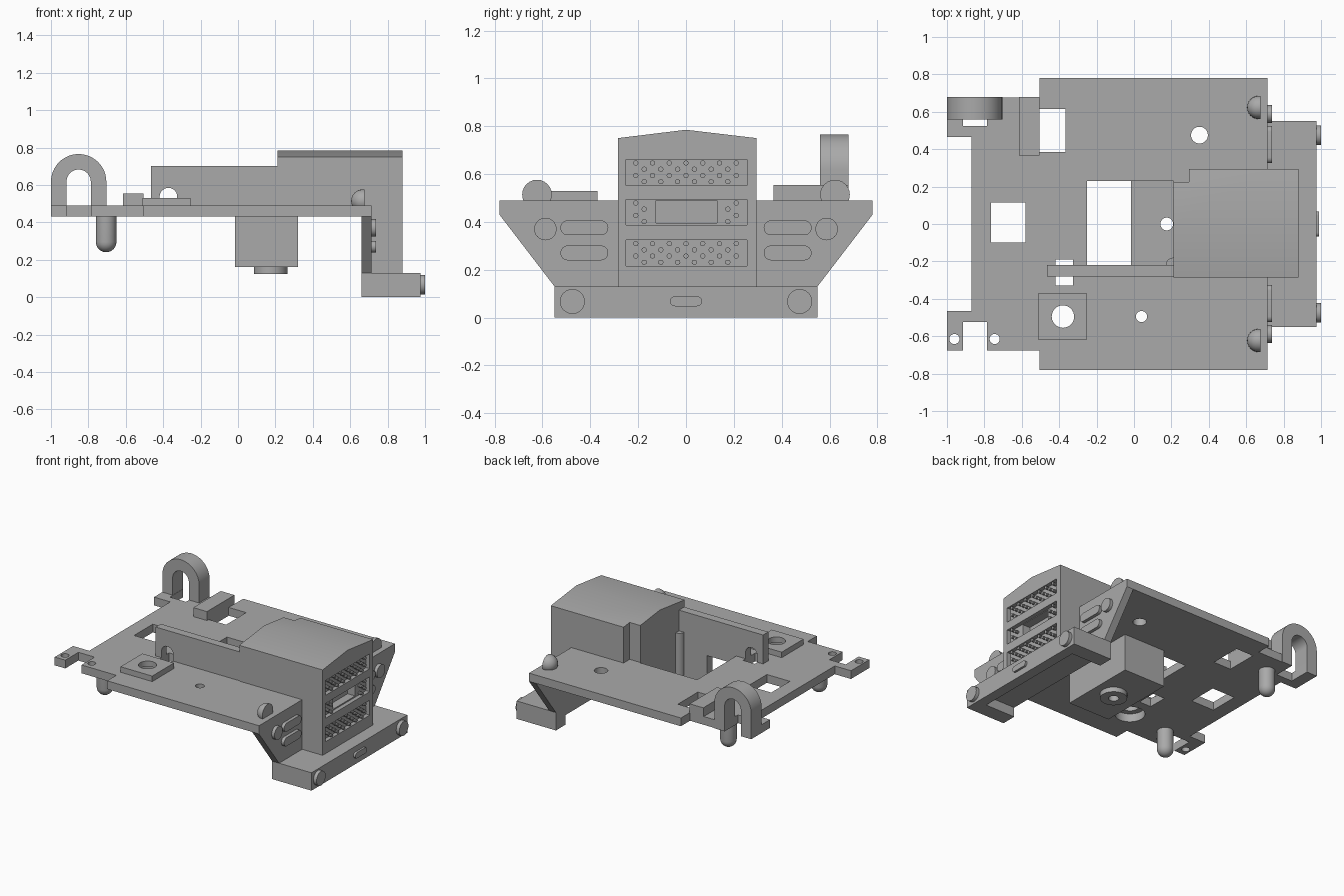
import bpy, bmesh, math
from mathutils import Matrix, Vector

cube = bpy.data.objects.get("Cube")
if cube:
    bpy.data.objects.remove(cube, do_unlink=True)

grey = bpy.data.materials.new("plain_grey")
grey.use_nodes = True
GREY = (0.4, 0.4, 0.4, 1)
grey.diffuse_color = GREY
grey.node_tree.nodes["Principled BSDF"].inputs["Base Color"].default_value = GREY
parts = []


def finish(name, bm):
    bmesh.ops.recalc_face_normals(bm, faces=bm.faces)
    me = bpy.data.meshes.new(name)
    bm.to_mesh(me)
    bm.free()
    me.materials.append(grey)
    ob = bpy.data.objects.new(name, me)
    bpy.context.collection.objects.link(ob)
    parts.append(ob)
    return ob


def prism(name, outline, axis, a, b):
    """Extrude a 2D outline along an axis from a to b."""
    place = {"x": lambda u, v: (a, u, v), "y": lambda u, v: (u, a, v),
             "z": lambda u, v: (u, v, a)}[axis]
    step = {"x": (b - a, 0, 0), "y": (0, b - a, 0), "z": (0, 0, b - a)}[axis]
    bm = bmesh.new()
    face = bm.faces.new([bm.verts.new(place(u, v)) for u, v in outline])
    out = bmesh.ops.extrude_face_region(bm, geom=[face], use_keep_orig=True)
    moved = [g for g in out["geom"] if isinstance(g, bmesh.types.BMVert)]
    bmesh.ops.translate(bm, verts=moved, vec=step)
    return finish(name, bm)


def rect(u0, u1, v0, v1):
    return [(u0, v0), (u1, v0), (u1, v1), (u0, v1)]


def box(name, x0, x1, y0, y1, z0, z1):
    return prism(name, rect(x0, x1, y0, y1), "z", z0, z1)


def arc(u, v, r, start, end, n=24):
    angles = [math.radians(start + (end - start) * i / n) for i in range(n + 1)]
    return [(u + r * math.cos(t), v + r * math.sin(t)) for t in angles]


def circle(u, v, r, n=32):
    return arc(u, v, r, 0, 360, n)[:-1]


def capsule(u, v, half, r):
    return arc(u + half - r, v, r, -90, 90, 12) + arc(u - half + r, v, r, 90, 270, 12)


def cut(target, cutter):
    mod = target.modifiers.new("cut", "BOOLEAN")
    mod.operation, mod.solver, mod.object = "DIFFERENCE", "EXACT", cutter
    bpy.context.view_layer.objects.active = target
    bpy.ops.object.modifier_apply(modifier=mod.name)
    parts.remove(cutter)
    bpy.data.objects.remove(cutter, do_unlink=True)


def dome(name, r, length, matrix):
    """Round-ended pin: half sphere pointing down with a straight shank."""
    bm = bmesh.new()
    bmesh.ops.create_uvsphere(bm, u_segments=24, v_segments=12, radius=r)
    bmesh.ops.bisect_plane(bm, geom=bm.verts[:] + bm.edges[:] + bm.faces[:], dist=1e-5,
                           plane_co=(0, 0, 0), plane_no=(0, 0, 1), clear_outer=True)
    rim = [e for e in bm.edges if e.is_boundary]
    out = bmesh.ops.extrude_edge_only(bm, edges=rim)
    top = [g for g in out["geom"] if isinstance(g, bmesh.types.BMVert)]
    bmesh.ops.translate(bm, verts=top, vec=(0, 0, length))
    bmesh.ops.holes_fill(bm, edges=[e for e in bm.edges if e.is_boundary], sides=0)
    bmesh.ops.transform(bm, matrix=matrix, verts=bm.verts)
    finish(name, bm)


LOW, TOP = 0.43, 0.49

# Base plate with notched rear tabs
half = [(-0.87, 0.465), (-1, 0.465), (-1, 0.675), (-0.915, 0.675), (-0.915, 0.525),
        (-0.785, 0.525), (-0.785, 0.675), (-0.505, 0.675), (-0.505, 0.78), (0.715, 0.78)]
plate = prism("base_plate", half + [(x, -y) for x, y in reversed(half)], "z", LOW, TOP)
for x0, x1, y0, y1 in [(-0.765, -0.58, -0.1, 0.115), (-0.505, -0.365, 0.385, 0.615),
                       (-0.25, 0.21, -0.22, 0.23), (-0.42, -0.325, -0.33, -0.19)]:
    cut(plate, box("cutter", x0, x1, y0, y1, 0.4, 0.6))
for x, y, r in [(0.35, 0.475, 0.045), (0.04, -0.495, 0.03), (-0.96, -0.615, 0.027),
                (-0.745, -0.615, 0.027), (-0.38, -0.495, 0.1)]:
    cut(plate, prism("cutter", circle(x, y, r), "z", 0.4, 0.6))

# Raised pads on the plate
pad = box("bored_pad", -0.51, -0.255, -0.62, -0.37, TOP, 0.53)
cut(pad, prism("cutter", circle(-0.38, -0.495, 0.06), "z", 0.4, 0.6))
box("plain_pad", -0.615, -0.505, 0.365, 0.68, TOP, 0.555)

# Loop handle
loop = [(-1, LOW)] + arc(-0.852, 0.617, 0.148, 180, 0) + [(-0.704, LOW), (-0.787, LOW)]
loop += arc(-0.852, 0.617, 0.065, 0, 180) + [(-0.917, LOW)]
prism("loop_handle", loop, "y", 0.56, 0.68)

# Long side wall with an arched opening
wall = box("side_wall", -0.465, 0.21, -0.28, -0.22, TOP - 0.005, 0.70)
arch = [(-0.42, 0.4)] + [(-0.325, 0.4)] + arc(-0.372, 0.537, 0.047, 0, 180)
cut(wall, prism("cutter", arch, "y", -0.4, -0.1))

# Cab: rear body with corner notch, and nose reaching the bumper
def gable(z):
    return [(-0.285, z), (0.295, z), (0.295, 0.75), (0, 0.785), (-0.285, 0.75)]

body = prism("cab_body", gable(LOW), "x", 0.21, 0.715)
cut(body, box("cutter", 0.1, 0.295, 0.225, 0.4, TOP, 0.9))
nose = prism("cab_nose", gable(0.13), "x", 0.715, 0.88)

# Recessed grilles with staggered studs
for row, z in enumerate((0.607, 0.44, 0.27)):
    cut(nose, prism("cutter", rect(-0.25, 0.255, z - 0.054, z + 0.054), "x", 0.85, 0.95))
    if row == 1:
        cut(nose, prism("cutter", rect(-0.125, 0.13, z - 0.045, z + 0.05), "x", 0.79, 0.95))
    for k in range(4):
        shift = 0.035 * (k % 2)
        for i in range(-3, 4):
            y = i * 0.07 + shift
            if abs(y) < 0.24 and not (row == 1 and abs(y) < 0.145):
                prism("grille_stud", circle(y, z + 0.039 - 0.026 * k, 0.011, 10),
                      "x", 0.845, 0.878)

# Open-backed well under the plate, with bored foot and corner rod
floor = box("well_floor", -0.015, 0.32, -0.28, 0.29, 0.16, 0.22)
foot = prism("well_foot", circle(0.175, 0, 0.09), "z", 0.125, 0.16)
for ob in (floor, foot):
    cut(ob, prism("cutter", circle(0.175, 0, 0.034), "z", 0.1, 0.3))
box("well_side", -0.015, 0.32, -0.28, -0.22, 0.22, LOW)
box("well_side", -0.015, 0.32, 0.23, 0.29, 0.22, LOW)
box("well_end", 0.21, 0.32, -0.22, 0.23, 0.22, LOW)
prism("corner_rod", circle(0.21, -0.22, 0.04), "z", 0.22, 0.55)

# Sloping front panel and channel bumper
prism("front_panel", [(-0.55, 0.13), (0.55, 0.13), (0.78, LOW), (-0.78, LOW)],
      "x", 0.66, 0.715)
bumper = box("bumper", 0.66, 0.975, -0.55, 0.55, 0, 0.13)
cut(bumper, box("cutter", 0.6, 0.9, -0.44, 0.44, -0.1, 0.07))
prism("bumper_badge_slot", capsule(0, 0.068, 0.067, 0.021), "x", 0.975, 0.99)

# Mirrored details
for s in (-1, 1):
    prism("bumper_disc", circle(s * 0.475, 0.067, 0.052), "x", 0.975, 1)
    prism("panel_disc", circle(s * 0.588, 0.37, 0.047), "x", 0.715, 0.738)
    for z in (0.375, 0.27):
        prism("panel_bar", capsule(s * 0.425, z, 0.1, 0.031), "x", 0.715, 0.738)
    dome("plate_peg", 0.055, 0.14, Matrix.Translation((-0.705, s * 0.52, 0.295)))
    dome("round_rivet", 0.062, 0.008,
         Matrix.Translation((0.667, s * 0.623, 0.514)) @ Matrix.Rotation(math.pi / 2, 4, "Y"))

# Smooth the round surfaces, keep edges sharp
bpy.ops.object.select_all(action="DESELECT")
for ob in parts:
    ob.select_set(True)
bpy.context.view_layer.objects.active = plate
bpy.ops.object.shade_smooth_by_angle(angle=math.radians(30))
